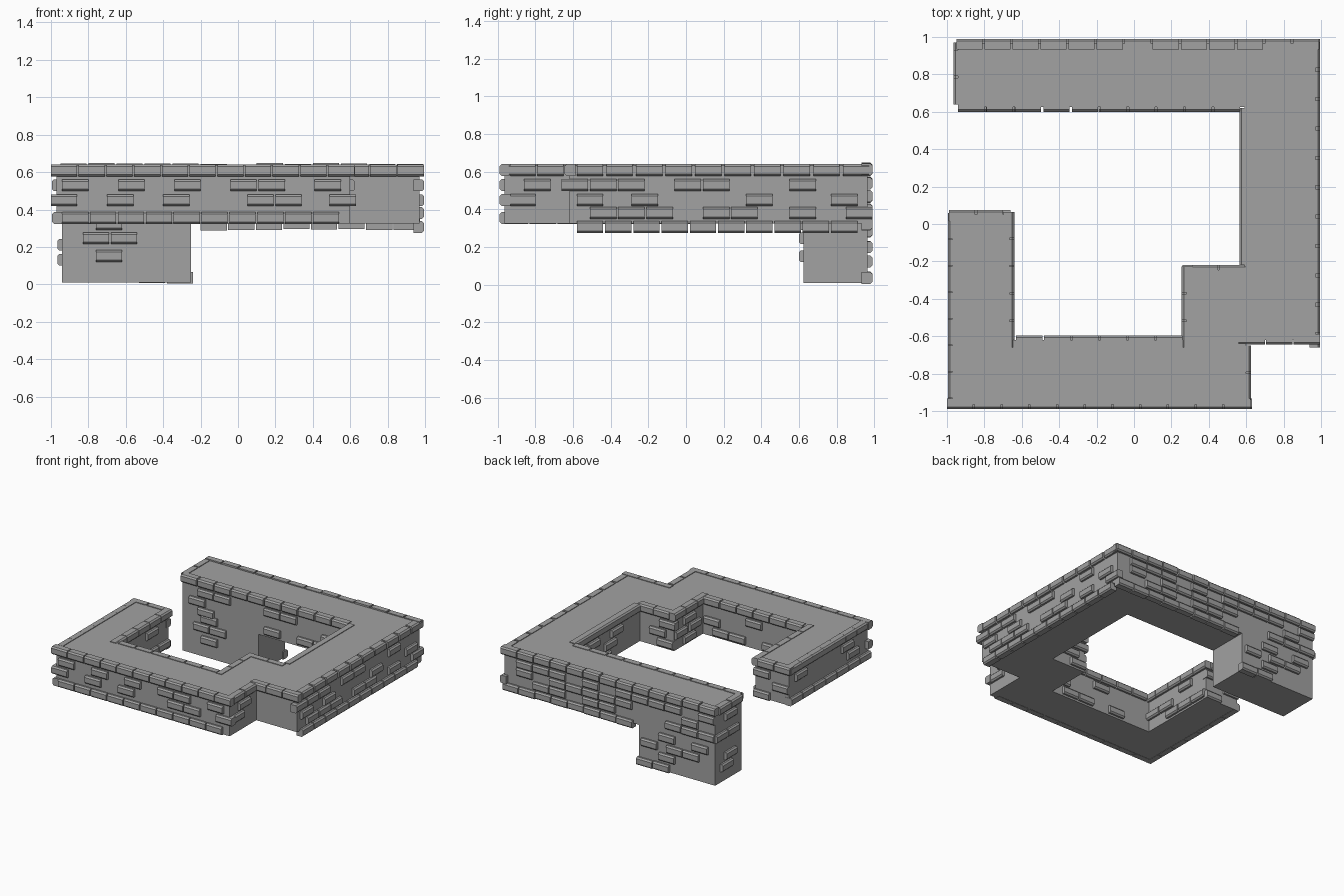
import bpy
import bmesh
import random
from mathutils import Vector

random.seed(4)
cube = bpy.data.objects.get("Cube")
if cube:
    bpy.data.objects.remove(cube, do_unlink=True)

stone = bpy.data.materials.new("grey stone")
stone.use_nodes = True
GREY = (0.36, 0.36, 0.36, 1)
stone.diffuse_color = GREY
stone.node_tree.nodes["Principled BSDF"].inputs["Base Color"].default_value = GREY

LENGTH, PITCH, HEIGHT = 0.14, 0.15, 0.063
OUT, INSIDE, CHAMFER = 0.025, 0.033, 0.011


def finish(bm, name):
    bmesh.ops.recalc_face_normals(bm, faces=bm.faces)
    mesh = bpy.data.meshes.new(name)
    bm.to_mesh(mesh)
    bm.free()
    mesh.materials.append(stone)
    obj = bpy.data.objects.new(name, mesh)
    bpy.context.collection.objects.link(obj)


def prism(bm, outline, offset):
    """Extrude a closed outline along an offset."""
    face = bm.faces.new([bm.verts.new(p) for p in outline])
    moved = bmesh.ops.extrude_face_region(bm, geom=[face], use_keep_orig=True)
    verts = [v for v in moved["geom"] if isinstance(v, bmesh.types.BMVert)]
    bmesh.ops.translate(bm, verts=verts, vec=Vector(offset))


def run(a, b):
    """Evenly laid brick starts that fill a course from a to b."""
    n = max(1, round((b - a) / PITCH))
    return [a + i * (b - a) / n for i in range(n)]


def scatter(a, b, share=0.42):
    """Brick starts with random gaps."""
    a += random.choice((0, 0.07))
    return [a + i * PITCH for i in range(int((b - a) / PITCH))
            if random.random() < share]


def bricks(name, axis, plane, side, rows, wobble=0.0):
    """Chamfered bricks on a wall face; rows are (bottom height, starts)."""
    bm = bmesh.new()
    profile = ((-INSIDE, 0), (OUT - CHAMFER, 0), (OUT, CHAMFER),
               (OUT, HEIGHT - CHAMFER), (OUT - CHAMFER, HEIGHT), (-INSIDE, HEIGHT))
    for z, starts in rows:
        for s in starts:
            lift = z + random.uniform(-wobble, wobble)
            pts = [(plane + side * d, lift + h) for d, h in profile]
            if axis == "x":
                prism(bm, [(s, d, h) for d, h in pts], (LENGTH, 0, 0))
            else:
                prism(bm, [(d, s, h) for d, h in pts], (0, LENGTH, 0))
    finish(bm, name)


# Wall core
BASE, TOP = 0.325, 0.635
outline = [(-0.94, 0.965), (0.97, 0.965), (0.97, -0.62), (0.6, -0.62), (0.6, -0.965),
           (-0.97, -0.965), (-0.97, 0.05), (-0.665, 0.05), (-0.665, -0.62), (0.28, -0.62),
           (0.28, -0.245), (0.59, -0.245), (0.59, 0.625), (-0.94, 0.625)]
core = bmesh.new()
prism(core, [(x, y, BASE) for x, y in outline], (0, 0, TOP - BASE))
finish(core, "wall_core")

# Corner leg
leg = bmesh.new()
prism(leg, [(x, y, 0.01) for x, y in
            ((-0.94, 0.625), (-0.25, 0.625), (-0.25, 0.965), (-0.94, 0.965))], (0, 0, BASE - 0.01))
finish(leg, "corner_leg")

# Course heights, from the cap course down
CAP, UPPER, MIDDLE, LOWER = 0.577, 0.498, 0.418, 0.323

# Outer faces
bricks("front_bricks", "x", -0.965, -1, [
    (CAP, run(-1, 0.63)),
    (UPPER, [-0.94, -0.64, -0.34, -0.04, 0.11, 0.41]),
    (MIDDLE, [-1, -0.7, -0.4, 0.05, 0.2, 0.49]),
    (LOWER, run(-0.94, 0.55))])
bricks("right_bricks", "y", 0.97, 1, [
    (CAP, run(-0.58, 0.99)),
    (UPPER, [-0.66, -0.51, -0.36, -0.06, 0.09, 0.55]),
    (MIDDLE, [-0.58, -0.29, 0.32, 0.77]),
    (0.35, [-0.51, -0.36, -0.21, 0.09, 0.24, 0.55, 0.85]),
    (0.275, run(-0.58, 0.92))])
bricks("back_bricks", "x", 0.965, 1, [
    (CAP + 0.005, run(-0.95, 1)),
    (0.51, scatter(-0.94, 0.97, 0.5)),
    (0.437, scatter(-0.94, 0.97, 0.5)),
    (0.364, scatter(-0.94, 0.97, 0.5)),
    (0.292, run(-0.2, 0.98)),
    (0.25, [-0.88, -0.58]), (0.17, [-0.8, -0.65, -0.42]),
    (0.09, [-0.58]), (0.005, [-0.53, -0.38])], 0.004)
bricks("left_bricks", "y", -0.97, -1, [
    (CAP, run(-0.93, 0.06)),
    (UPPER, scatter(-0.98, 0.05)),
    (MIDDLE, scatter(-0.98, 0.05)),
    (LOWER, run(-0.98, 0.06))])

# Wall ends and the step in the front corner
bricks("step_side_bricks", "y", 0.6, 1, [
    (CAP, [-0.94, -0.79]), (UPPER, [-0.86]), (MIDDLE, [-0.94])])
bricks("step_front_bricks", "x", -0.62, -1, [(CAP, run(0.56, 1))])
bricks("left_end_bricks", "x", 0.05, 1, [
    (CAP, [-0.99, -0.84]), (UPPER, [-0.8]), (MIDDLE, [-0.97]), (LOWER, [-0.8])])
bricks("leg_end_bricks", "y", -0.94, -1, [
    (CAP, [0.64, 0.79]), (0.5, [0.71]), (0.36, [0.68, 0.83]),
    (0.18, [0.71]), (0.1, [0.76])])

# Inner faces around the courtyard
bricks("inner_back_bricks", "x", 0.625, -1, [
    (CAP, run(-0.94, 0.58)),
    (UPPER, scatter(-0.94, 0.55)),
    (MIDDLE, scatter(-0.94, 0.55)),
    (0.345, scatter(-0.94, 0.55, 0.3)),
    (0.29, [-0.76]), (0.215, [-0.83, -0.68]), (0.12, [-0.76])])
bricks("inner_right_bricks", "y", 0.59, -1, [
    (CAP, run(-0.22, 0.62)),
    (UPPER, scatter(-0.22, 0.6)), (MIDDLE, scatter(-0.22, 0.6)), (0.34, scatter(-0.22, 0.6))])
bricks("inner_front_bricks", "x", -0.62, 1, [
    (CAP, run(-0.63, 0.27)),
    (UPPER, scatter(-0.63, 0.27)), (MIDDLE, scatter(-0.63, 0.27)), (0.34, scatter(-0.63, 0.27))])
bricks("inner_left_bricks", "y", -0.665, 1, [
    (CAP, run(-0.66, 0.07)),
    (UPPER, scatter(-0.62, 0.07)), (MIDDLE, scatter(-0.62, 0.07)), (0.34, scatter(-0.62, 0.07))])
bricks("inner_block_side_bricks", "y", 0.28, -1, [
    (CAP, run(-0.66, -0.22)), (UPPER, [-0.5]), (MIDDLE, [-0.57, -0.39]), (0.34, [-0.5])])
bricks("inner_block_back_bricks", "x", -0.245, 1, [
    (CAP, run(0.31, 0.6)), (UPPER, [0.26]), (MIDDLE, [0.35]), (0.34, [0.28])])
